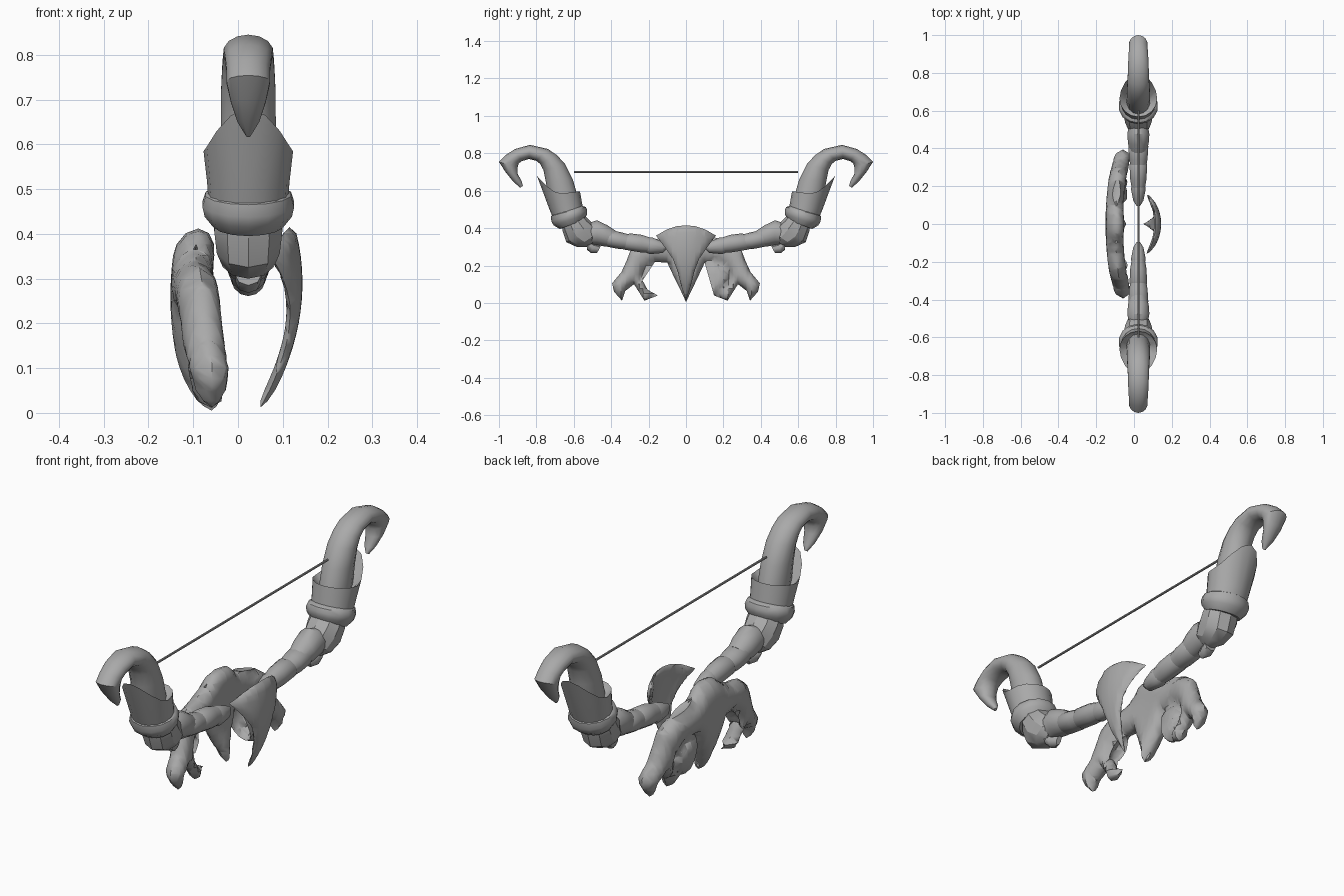
import bpy, bmesh, math
from mathutils import Vector
from mathutils.geometry import intersect_point_line

if "Cube" in bpy.data.objects:
    bpy.data.objects.remove(bpy.data.objects["Cube"])

CX = 0.023  # x of the bow's centre plane
grey = bpy.data.materials.new("stone grey")
grey.diffuse_color = (0.4, 0.4, 0.4, 1)
grey.use_nodes = True
grey.node_tree.nodes["Principled BSDF"].inputs["Base Color"].default_value = grey.diffuse_color


def finish(bm, name, mirror=False, angle=40):
    bmesh.ops.recalc_face_normals(bm, faces=bm.faces)
    me = bpy.data.meshes.new(name)
    bm.to_mesh(me)
    bm.free()
    me.materials.append(grey)
    for p in me.polygons:
        p.use_smooth = True
    me.set_sharp_from_angle(angle=math.radians(angle))
    ob = bpy.data.objects.new(name, me)
    bpy.context.collection.objects.link(ob)
    if mirror:
        m = ob.modifiers.new("both sides", 'MIRROR')
        m.use_axis = (False, True, False)
        m.use_mirror_merge = False
    return ob


def limb_part(name, sections, sides=14, lift=None, angle=40):
    """Loft ellipses; each is (y, z) of both side edges and an x radius."""
    bm = bmesh.new()
    rings = []
    for k, (ya, za, yb, zb, rx) in enumerate(sections):
        mid = Vector((CX, (ya + yb) / 2, (za + zb) / 2))
        half = Vector((0, (yb - ya) / 2, (zb - za) / 2))
        ring = []
        for i in range(sides):
            t = 2 * math.pi * i / sides
            co = mid + half * math.cos(t) + Vector((rx * math.sin(t), 0, 0))
            if lift and k == lift[0]:
                co += Vector((0, lift[1], lift[2])) * max(0, math.cos(t)) ** 2
            ring.append(bm.verts.new(co))
        rings.append(ring)
    for a, b in zip(rings, rings[1:]):
        for i in range(sides):
            j = (i + 1) % sides
            bm.faces.new((a[i], a[j], b[j], b[i]))
    bm.faces.new(rings[0])
    bm.faces.new(rings[-1])
    return finish(bm, name, True, angle)


def guard(name, half, centre, thick, reach, step=0.025):
    """Puffed plate from half an outline in (y, z), mirrored in y."""
    pts = half + [(-y, z) for y, z in reversed(half) if y > 1e-6]
    outline = [Vector((0, y, z)) for y, z in pts]
    bm = bmesh.new()
    bm.faces.new([bm.verts.new(p) for p in outline])
    bmesh.ops.triangulate(bm, faces=bm.faces[:])
    for axis, n0, n1 in ((Vector((0, 1, 0)), -16, 17), (Vector((0, 0, 1)), 0, 17)):
        for n in range(n0, n1):
            bmesh.ops.bisect_plane(bm, geom=bm.verts[:] + bm.edges[:] + bm.faces[:],
                                   plane_co=axis * (n * step + 0.0013), plane_no=axis)
    segs = list(zip(outline, outline[1:] + outline[:1]))

    def edge_distance(p):
        best = 9
        for a, b in segs:
            q, f = intersect_point_line(p, a, b)
            q = a + (b - a) * min(1, max(0, f))
            best = min(best, (p - q).length)
        return best

    bmesh.ops.remove_doubles(bm, verts=bm.verts, dist=0.0005)
    front, back = {}, {}
    verts, faces = bm.verts[:], bm.faces[:]
    out = bmesh.new()
    for v in verts:
        d = min(1, edge_distance(v.co) / reach)
        t = thick * math.sqrt(1 - (1 - d) ** 2)
        c = centre(v.co.y, v.co.z)
        front[v] = out.verts.new((c + t, v.co.y, v.co.z))
        back[v] = front[v] if t < 0.002 else out.verts.new((c - t, v.co.y, v.co.z))
    for f in faces:
        vs = f.verts[:]
        out.faces.new([front[v] for v in vs])
        if any(front[v] is not back[v] for v in vs):
            out.faces.new([back[v] for v in reversed(vs)])
    bm.free()
    return finish(out, name, False, 50)


# Curled horn tips
limb_part("horn_tip", [
    (.555, .50, .70, .46, .060), (.583, .583, .735, .56, .063),
    (.605, .66, .75, .65, .063), (.647, .743, .762, .71, .062),
    (.69, .79, .78, .743, .060), (.738, .823, .80, .76, .058),
    (.834, .845, .84, .77, .056), (.914, .823, .88, .757, .053),
    (.965, .79, .895, .745, .050), (1.0, .754, .90, .725, .050),
    (.965, .70, .90, .69, .040), (.925, .65, .878, .65, .025),
    (.887, .616, .872, .625, .006)])

# Sleeve with its outward prong
limb_part("horn_sleeve", [
    (.545, .47, .705, .44, .088), (.555, .53, .73, .50, .092),
    (.567, .597, .76, .572, .100), (.60, .56, .70, .54, .062)],
    sides=16, lift=(2, .037, .108))

# Swollen collar below the sleeve
limb_part("collar", [
    (.545, .445, .675, .395, .080), (.528, .475, .708, .415, .100),
    (.528, .495, .720, .437, .105), (.535, .512, .722, .465, .098),
    (.555, .52, .70, .48, .080)])

# Knuckle joining the horn to the handle arm
limb_part("knuckle", [
    (.475, .345, .525, .300, .030), (.465, .375, .585, .300, .060),
    (.485, .415, .640, .325, .074), (.520, .445, .660, .385, .080),
    (.545, .47, .665, .42, .075)], sides=10, angle=30)

# Overlapping bindings along the handle arm
limb_part("binding_outer", [
    (.375, .385, .395, .300, .045), (.420, .415, .435, .302, .056),
    (.476, .442, .475, .310, .060), (.525, .425, .535, .315, .050)])
limb_part("binding_third", [
    (.285, .360, .300, .285, .040), (.340, .376, .355, .288, .050),
    (.400, .390, .420, .300, .054), (.430, .380, .440, .315, .038)])
limb_part("binding_second", [
    (.170, .342, .185, .268, .034), (.235, .364, .240, .270, .044),
    (.300, .372, .325, .284, .048), (.330, .360, .345, .295, .034)])
limb_part("binding_inner", [
    (.095, .312, .105, .285, .012), (.125, .326, .125, .267, .028),
    (.180, .350, .195, .261, .040), (.215, .348, .225, .275, .030)])

# Small spur under the knuckle
limb_part("spur", [
    (.455, .305, .475, .268, .012), (.490, .315, .510, .268, .028),
    (.525, .335, .530, .285, .030)], sides=8)

# Thin beaked shield on the right side
guard("beaked_shield",
      [(0, .415), (.05, .410), (.10, .394), (.16, .360), (.115, .300),
       (.07, .235), (.045, .17), (.025, .09), (0, .012)],
      lambda y, z: .131 - 1.05 * (z - .29) ** 2 - 2.3 * y * y, .013, .02)


# Broad clawed guard on the left side
def claw_centre(y, z):
    return -.057 - .048 * (1 - (y / .4) ** 2) * (1 - ((z - .26) / .26) ** 2)


guard("clawed_guard",
      [(0, .412), (.05, .405), (.10, .365), (.16, .340), (.24, .325),
       (.295, .285), (.318, .225), (.345, .165), (.395, .105), (.385, .06),
       (.342, .012), (.325, .064), (.278, .10), (.262, .075), (.222, .012),
       (.15, .04), (.205, .07), (.238, .13), (.22, .18), (.166, .22),
       (.10, .215), (.06, .13), (.03, .07), (0, .005)],
      claw_centre, .046, .06)

# Bowstring
bm = bmesh.new()
bmesh.ops.create_cone(bm, cap_ends=True, segments=8, radius1=.005, radius2=.005, depth=1.2)
for v in bm.verts:
    x, y, z = v.co
    v.co = (CX + x, z, .70 + y)
finish(bm, "bowstring")
